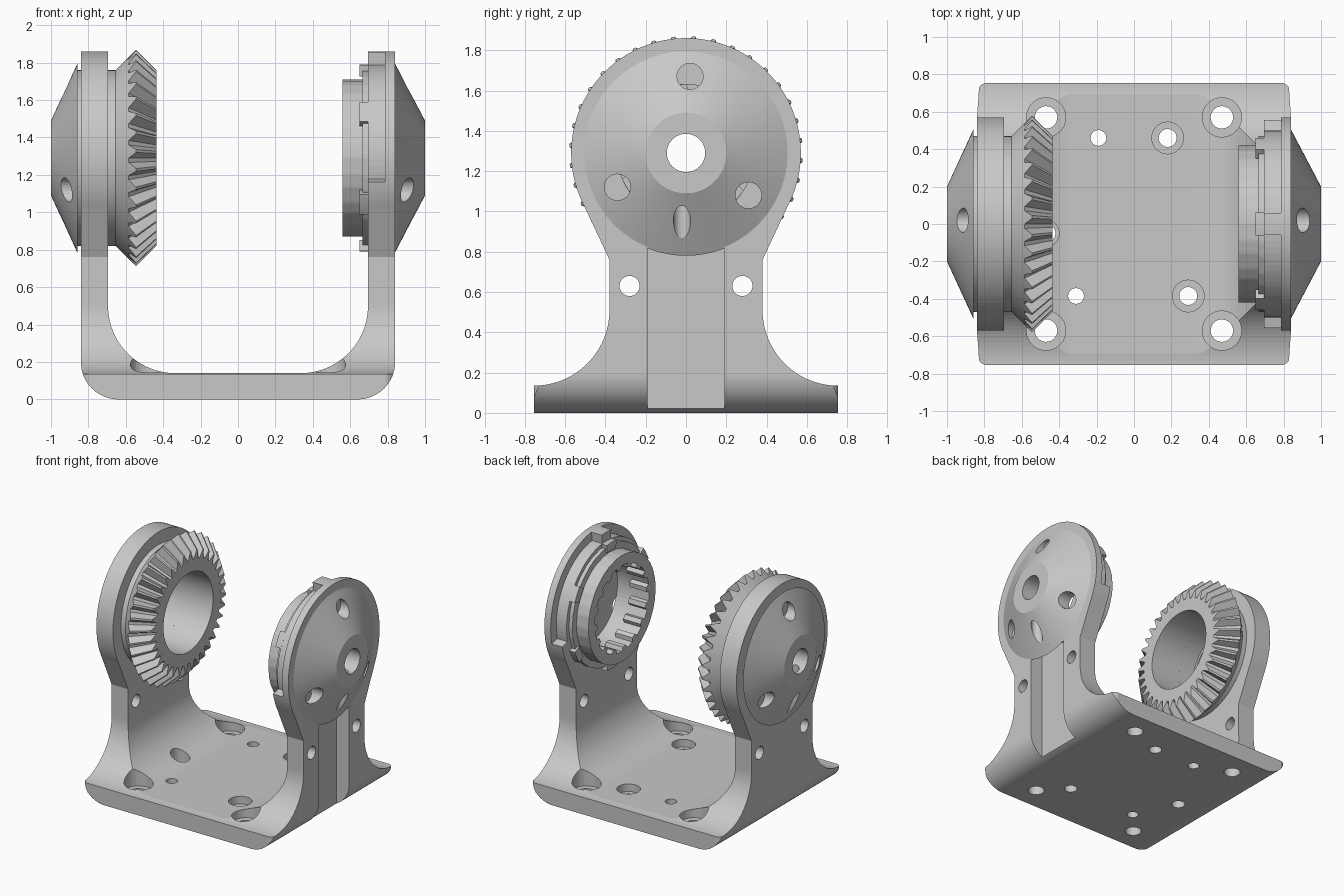
import bpy, bmesh
from math import sin, cos, pi, radians

if "Cube" in bpy.data.objects:
    bpy.data.objects.remove(bpy.data.objects["Cube"])

AXIS_Z = 1.29   # height of the shared shaft axis
WALL = 0.84     # outer face of the side walls
INNER = 0.695   # inner face of the side walls

grey = bpy.data.materials.new("light_grey")
grey.use_nodes = True
grey.diffuse_color = (0.58, 0.58, 0.58, 1)
grey.node_tree.nodes["Principled BSDF"].inputs["Base Color"].default_value = grey.diffuse_color


def finish(name, bm):
    bmesh.ops.recalc_face_normals(bm, faces=bm.faces)
    mesh = bpy.data.meshes.new(name)
    bm.to_mesh(mesh)
    bm.free()
    mesh.materials.append(grey)
    obj = bpy.data.objects.new(name, mesh)
    bpy.context.collection.objects.link(obj)
    return obj


def arc(cx, cy, r, start, end, n=24, ry=None):
    ry = r if ry is None else ry
    angles = [radians(start + (end - start) * i / n) for i in range(n + 1)]
    return [(cx + r * cos(a), cy + ry * sin(a)) for a in angles]


def prism(name, pts, axis, lo, hi):
    """Extrude a closed outline along x, y or z."""
    place = {"x": lambda u, v: (lo, u, v),
             "y": lambda u, v: (u, lo, v),
             "z": lambda u, v: (u, v, lo)}[axis]
    bm = bmesh.new()
    face = bm.faces.new([bm.verts.new(place(u, v)) for u, v in pts])
    out = bmesh.ops.extrude_face_region(bm, geom=[face])
    step = [hi - lo if axis == k else 0 for k in "xyz"]
    moved = [g for g in out["geom"] if isinstance(g, bmesh.types.BMVert)]
    bmesh.ops.translate(bm, verts=moved, vec=step)
    return finish(name, bm)


def rod(axis, u, v, r, lo, hi, n=32):
    return prism("cutter", arc(u, v, r, 0, 360, n)[:-1], axis, lo, hi)


def box_outline(u0, u1, v0, v1):
    return [(u0, v0), (u1, v0), (u1, v1), (u0, v1)]


def lathe(name, sections):
    """Loft closed (x, radius) sections, given as (angle, section), round the shaft."""
    bm = bmesh.new()
    rings = [[bm.verts.new((x, r * cos(a), AXIS_Z + r * sin(a))) for x, r in sec]
             for a, sec in sections]
    for i, ring in enumerate(rings):
        nxt = rings[(i + 1) % len(rings)]
        for j in range(len(ring)):
            k = (j + 1) % len(ring)
            bm.faces.new((ring[j], ring[k], nxt[k], nxt[j]))
    return finish(name, bm)


def plain(section, n=96):
    return [(2 * pi * i / n, section) for i in range(n)]


def toothed(low, high, count, steps):
    pitch = 2 * pi / count
    return [(pitch * (i + s), sec) for i in range(count)
            for s, sec in zip(steps, (low, low, high, high))]


def boolean(obj, tool, operation="DIFFERENCE"):
    mod = obj.modifiers.new("bool", "BOOLEAN")
    mod.operation, mod.solver, mod.object = operation, "EXACT", tool
    bpy.context.view_layer.objects.active = obj
    bpy.ops.object.modifier_apply(modifier=mod.name)
    bpy.data.objects.remove(tool)


# U-shaped bracket: front outline trimmed by the side outline and the plan
u_shape = (arc(-0.64, 0.2, 0.2, 180, 270) + arc(0.64, 0.2, 0.2, 270, 360)
           + [(WALL, 1.9), (INNER, 1.9)]
           + arc(0.335, 0.5, 0.36, 0, -90)
           + arc(-0.335, 0.5, 0.36, 270, 180)
           + [(-INNER, 1.9), (-WALL, 1.9)])
bracket = prism("bracket", u_shape, "y", -0.8, 0.8)

right_half = ([(0.755, -0.1)] + arc(0.755, 0.51, 0.375, 270, 180)
              + [(0.38, 0.76)] + arc(0, AXIS_Z, 0.57, -28, 89, 48))
side = right_half + [(-y, z) for y, z in reversed(right_half)]
boolean(bracket, prism("side_trim", side, "x", -1, 1), "INTERSECT")

plan = []
for sx, sy, start in ((1, 1, 0), (-1, 1, 90), (-1, -1, 180), (1, -1, 270)):
    plan += arc(sx * 0.78, sy * 0.69, 0.0605, start, start + 90, 8, ry=0.066)
boolean(bracket, prism("plan_trim", plan, "z", -0.1, 2), "INTERSECT")

# Base holes: (x, y, through radius, counterbore radius)
holes = [(sx * 0.47, sy * 0.57, 0.06, 0.105) for sx in (-1, 1) for sy in (-1, 1)]
holes += [(0.18, 0.46, 0.048, 0.085), (0.29, -0.385, 0.048, 0.085),
          (-0.47, -0.05, 0.05, 0.07),
          (-0.19, 0.46, 0.042, 0), (-0.31, -0.385, 0.042, 0)]
for x, y, r, bore in holes:
    boolean(bracket, rod("z", x, y, r, -0.1, 0.3))
    if bore:
        boolean(bracket, rod("z", x, y, bore, 0.08, 0.45))

# Neck holes through both walls
for y in (-0.28, 0.28):
    boolean(bracket, rod("x", y, 0.63, 0.05, -1, 1))

# Hub pockets and the cable channel in the left wall
boolean(bracket, rod("x", 0, AXIS_Z, 0.31, -1, 0, 64))
boolean(bracket, rod("x", 0, AXIS_Z, 0.34, 0, 1, 64))
boolean(bracket, prism("channel", box_outline(-0.19, 0.19, -0.1, 0.9), "x", 0.73, 1))

# Rebate behind the rim, leaving a tab at the top and shoulders at the sides
for start, end in ((-13, 84), (96, 193)):
    sector = arc(0, AXIS_Z, 0.5, start, end) + arc(0, AXIS_Z, 0.7, end, start)
    boolean(bracket, prism("rebate", sector, "x", 0.6, 0.785))

# Bevel gear
back = [(-0.71, 0.31), (-0.71, 0.47), (-0.655, 0.47)]
valley = back + [(-0.585, 0.54), (-0.435, 0.405), (-0.435, 0.31)]
crest = back + [(-0.545, 0.58), (-0.435, 0.47), (-0.435, 0.31)]
lathe("bevel_gear", toothed(valley, crest, 36, (0, 0.25, 0.55, 0.7)))

# Socket ring with inner splines
shell = [(0.71, 0.47), (0.665, 0.47), (0.665, 0.42), (0.56, 0.42)]
groove = shell + [(0.56, 0.34), (0.71, 0.34)]
spline = shell + [(0.56, 0.31), (0.71, 0.31)]
ring = lathe("socket_ring", toothed(groove, spline, 16, (0, 0.5, 0.6, 0.9)))

# Snap lugs round the back of the socket ring
for i in range(6):
    a = 30 + 60 * i
    lug = arc(0, AXIS_Z, 0.44, a - 7, a + 7, 6) + arc(0, AXIS_Z, 0.5, a + 7, a - 7, 6)
    prism("snap_lug", lug, "x", 0.65, 0.70)

# Conical end caps with shaft bore, screw holes and set-screw hole
for label, s, base in (("left", 1, 0.837), ("right", -1, 0.857)):
    section = [(s * base, 0.095), (s * base, 0.51), (s * 1.0, 0.2), (s * 1.0, 0.095)]
    cap = lathe(label + "_cap", plain(section))
    for y, z in ((0.02, 1.67), (-0.34, 1.12), (0.31, 1.08)):
        boolean(cap, rod("x", y, z, 0.065, -1.1, 1.1))
    boolean(cap, rod("z", s * 0.925, -0.02, 0.042, 0.7, AXIS_Z))

# Spacer between the wall and the cap on the gear side
lathe("cap_spacer", plain([(-0.83, 0.29), (-0.83, 0.47), (-0.86, 0.47), (-0.86, 0.29)]))

for obj in bpy.context.scene.objects:
    if obj.type == "MESH":
        obj.data.materials.clear()
        obj.data.materials.append(grey)
